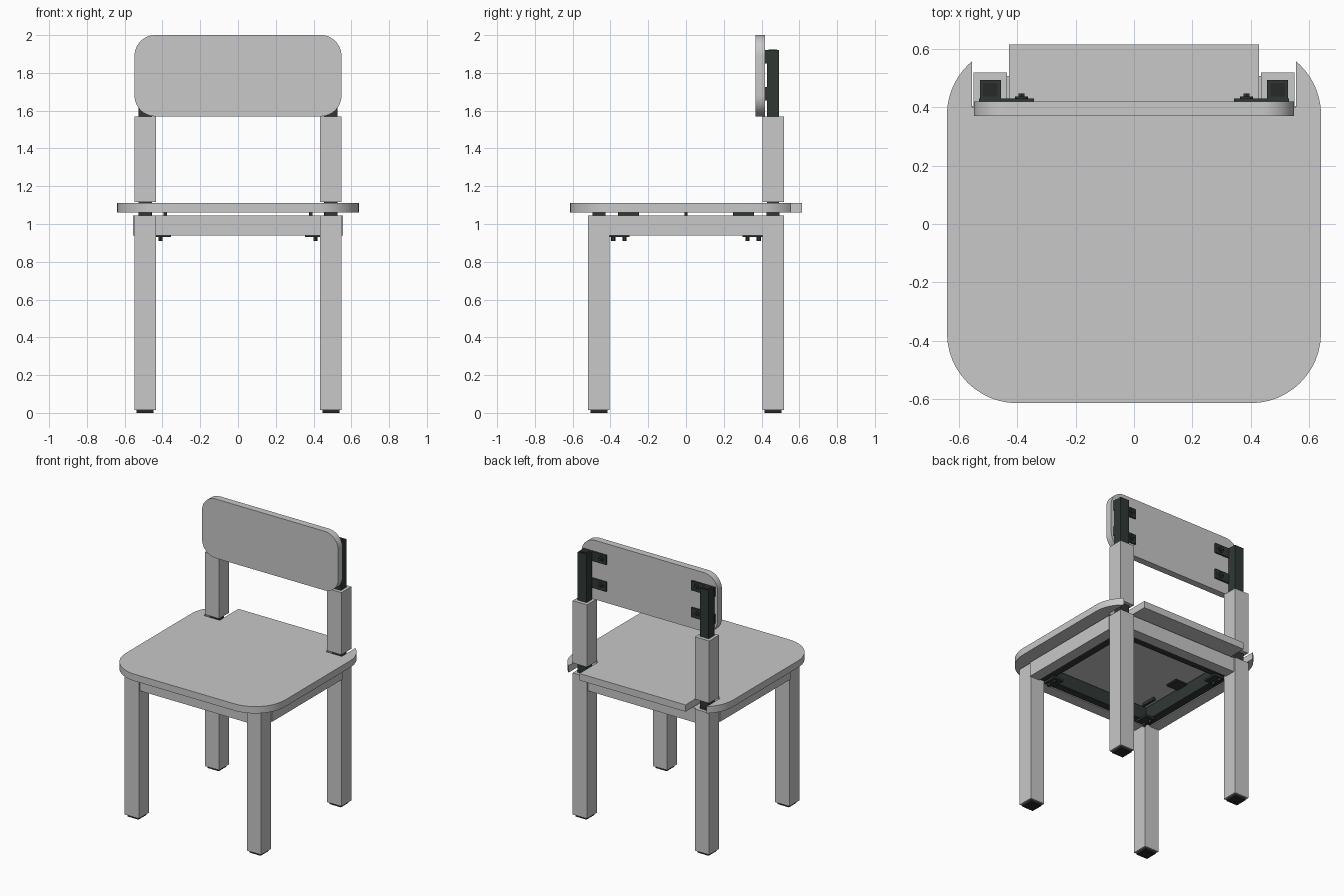
import bpy, bmesh
from math import sin, cos, radians
from mathutils import Matrix, Vector

cube = bpy.data.objects.get("Cube")
if cube:
    bpy.data.objects.remove(cube, do_unlink=True)


def material(name, color):
    m = bpy.data.materials.new(name)
    m.use_nodes = True
    m.diffuse_color = (*color, 1)
    m.node_tree.nodes["Principled BSDF"].inputs["Base Color"].default_value = (*color, 1)
    return m


WOOD = material("pale grey panel", (0.58, 0.58, 0.58))
STEEL = material("dark green steel", (0.029, 0.04, 0.034))
RUBBER = material("black rubber", (0.02, 0.021, 0.02))


def finish(name, bm, mat, smooth=False):
    bmesh.ops.recalc_face_normals(bm, faces=bm.faces)
    mesh = bpy.data.meshes.new(name)
    bm.to_mesh(mesh)
    bm.free()
    mesh.materials.append(mat)
    ob = bpy.data.objects.new(name, mesh)
    bpy.context.collection.objects.link(ob)
    if smooth:
        bpy.ops.object.select_all(action='DESELECT')
        ob.select_set(True)
        bpy.context.view_layer.objects.active = ob
        bpy.ops.object.shade_smooth_by_angle(angle=radians(30))
    return ob


def box(name, xs, ys, zs, mat):
    lo, hi = (Vector(v) for v in zip(sorted(xs), sorted(ys), sorted(zs)))
    bm = bmesh.new()
    m = Matrix.Translation((lo + hi) / 2) @ Matrix.Diagonal((*(hi - lo), 1))
    bmesh.ops.create_cube(bm, size=1, matrix=m)
    return finish(name, bm, mat)


def bolt(name, centre, radius, depth, axis, sides=12):
    bm = bmesh.new()
    turn = Matrix.Rotation(radians(90), 4, 'X') if axis == 'Y' else Matrix()
    bmesh.ops.create_cone(bm, cap_ends=True, segments=sides, radius1=radius, radius2=radius,
                          depth=depth, matrix=Matrix.Translation(centre) @ turn)
    return finish(name, bm, STEEL, True)


def prism(name, outline, place, depth, mat):
    bm = bmesh.new()
    face = bm.faces.new([bm.verts.new(place(a, b)) for a, b in outline])
    extruded = bmesh.ops.extrude_face_region(bm, geom=[face])["geom"]
    bmesh.ops.translate(bm, vec=depth, verts=[v for v in extruded if isinstance(v, bmesh.types.BMVert)])
    return finish(name, bm, mat, True)


def arc(cx, cy, r, start, end, n=12):
    angles = [radians(start + (end - start) * i / n) for i in range(n + 1)]
    return [(cx + r * cos(t), cy + r * sin(t)) for t in angles]


def mirrored(half):
    return half + [(-x, y) for x, y in reversed(half)]


# Seat panel with notches around the back posts
half = arc(0.4, -0.373, 0.24, -90, 0) + arc(0.4, 0.373, 0.24, 0, 49.8)
half += [(0.555, 0.4), (0.427, 0.4), (0.427, 0.615)]
prism("seat", mirrored(half), lambda x, y: (x, y, 1.06), (0, 0, 0.05), WOOD)

# Backrest panel
half = arc(0.438, 1.68, 0.11, -90, 0) + arc(0.438, 1.89, 0.11, 0, 90)
prism("backrest", mirrored(half), lambda x, z: (x, 0.369, z), (0, 0.05, 0), WOOD)

for side, s in (("left", 1), ("right", -1)):
    leg_x = (s * 0.434, s * 0.549)
    mid_x = s * 0.4915

    for end, e in (("front", -1), ("back", 1)):
        label = f"{end}_{side}"
        # Legs and rubber feet
        box(f"{label}_leg", leg_x, (e * 0.404, e * 0.518), (0.015, 1.045), WOOD)
        box(f"{label}_foot", (mid_x - 0.045, mid_x + 0.045), (e * 0.416, e * 0.506), (0, 0.015), RUBBER)
        box(f"{label}_spacer", (mid_x - 0.034, mid_x + 0.034), (e * 0.427, e * 0.494),
            (1.045, 1.06), STEEL)
        # Corner plates under the frame, with bolts
        box(f"{label}_corner_plate", (s * 0.355, s * 0.434), (e * 0.3, e * 0.404), (0.93, 0.945), STEEL)
        for y in (0.325, 0.385):
            bolt(f"{label}_corner_bolt", (s * 0.41, e * y, 0.924), 0.011, 0.026, 'Z')
        # Strips carrying the seat
        box(f"{label}_seat_strip", (s * 0.376, s * 0.394), (e * 0.25, e * 0.36), (1.04, 1.06), STEEL)

    # Side rail, steel frame bar and middle tab
    box(f"{side}_rail", (s * 0.475, s * 0.556), (-0.404, 0.404), (0.94, 1.045), WOOD)
    box(f"{side}_frame_bar", (s * 0.415, s * 0.475), (-0.42, 0.42), (0.947, 1.044), STEEL)
    box(f"{side}_middle_tab", (s * 0.32, s * 0.415), (-0.05, 0.05), (1.034, 1.044), STEEL)
    bolt(f"{side}_tab_bolt", (s * 0.385, 0, 1.05), 0.009, 0.02, 'Z')

    # Back post sleeve and steel core
    box(f"{side}_post", leg_x, (0.404, 0.518), (1.117, 1.57), WOOD)
    box(f"{side}_post_core", (mid_x - 0.036, mid_x + 0.036), (0.428, 0.492), (1.04, 1.92), STEEL)
    box(f"{side}_core_cap", (mid_x - 0.025, mid_x + 0.025), (0.437, 0.483), (1.92, 1.924), RUBBER)

    # Backrest brackets with bolts
    for level, z in (("lower", 1.69), ("upper", 1.885)):
        box(f"{side}_{level}_bracket", (s * 0.343, s * 0.53), (0.419, 0.43),
            (z - 0.035, z + 0.035), STEEL)
        bolt(f"{side}_{level}_washer", (s * 0.385, 0.433, z), 0.022, 0.008, 'Y', 16)
        bolt(f"{side}_{level}_bolt", (s * 0.385, 0.438, z), 0.012, 0.016, 'Y', 6)

# Front and back rails with steel frame bars
for end, e in (("front", -1), ("back", 1)):
    box(f"{end}_rail", (-0.434, 0.434), (e * 0.425, e * 0.506), (0.94, 1.045), WOOD)
    box(f"{end}_frame_bar", (-0.415, 0.415), (e * 0.37, e * 0.425), (0.947, 1.044), STEEL)
